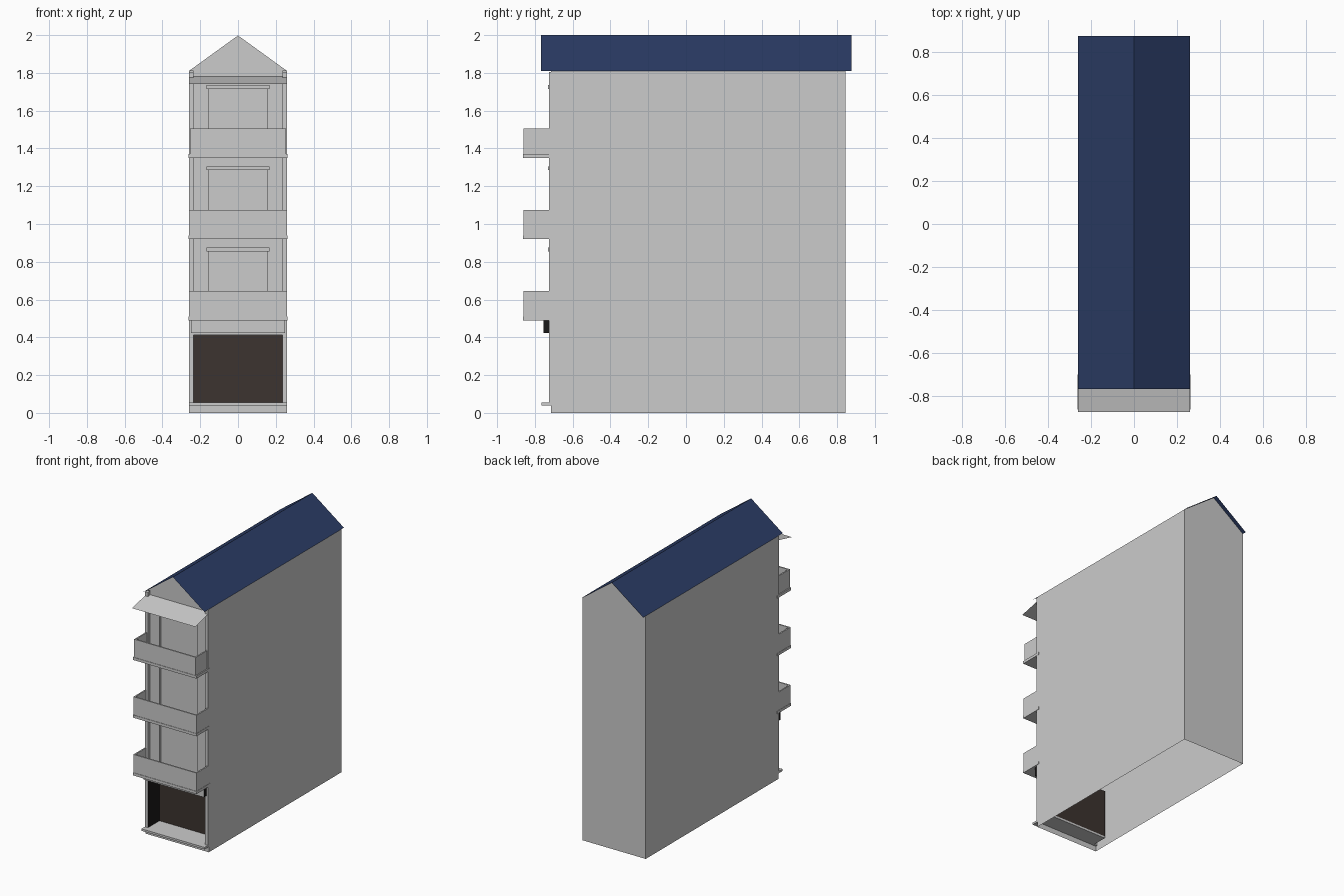
import bpy, bmesh

if "Cube" in bpy.data.objects:
    bpy.data.objects.remove(bpy.data.objects["Cube"])


def material(name, rgb):
    m = bpy.data.materials.new(name)
    m.diffuse_color = (*rgb, 1)
    m.use_nodes = True
    m.node_tree.nodes["Principled BSDF"].inputs["Base Color"].default_value = m.diffuse_color
    return m


NAVY = material("navy_slate", (0.024, 0.045, 0.13))
BROWN = material("dark_brown", (0.045, 0.033, 0.029))
BLACK = material("near_black", (0.01, 0.009, 0.009))


def finish(name, bm, mat=None):
    mesh = bpy.data.meshes.new(name)
    bm.to_mesh(mesh)
    bm.free()
    ob = bpy.data.objects.new(name, mesh)
    bpy.context.collection.objects.link(ob)
    if mat:
        mesh.materials.append(mat)
    return ob


def sheet(name, points, mat=None):
    """One flat face through the given points."""
    bm = bmesh.new()
    bm.faces.new([bm.verts.new(p) for p in points])
    return finish(name, bm, mat)


def box(name, x, y, z, mat=None):
    bm = bmesh.new()
    bmesh.ops.create_cube(bm, size=1)
    for v in bm.verts:
        v.co = [r[0] if c < 0 else r[1] for c, r in zip(v.co, (x, y, z))]
    return finish(name, bm, mat)


W, IN, WIN = 0.26, 0.235, 0.157          # half widths: house, bay, window
FRONT, BAY, PANE, BACK = -0.725, -0.70, -0.68, 0.845
EAVE, RIDGE = 1.81, 2.0
SHOP_TOP, SHOP_BACK = 0.41, -0.59
FLOORS = (0.49, 0.92, 1.35)              # balcony undersides
HEADS = (0.855, 1.285, 1.715)            # window lintel undersides

# Shell, open underneath: back wall with gable, front gable
sheet("back_wall", [(W, BACK, 0), (-W, BACK, 0), (-W, BACK, EAVE),
                    (0, BACK, RIDGE - 0.002), (W, BACK, EAVE)])
sheet("front_gable", [(-W, BAY, EAVE), (W, BAY, EAVE), (0, BAY, RIDGE - 0.002)])
sheet("plinth", [(-W, -0.715, 0), (W, -0.715, 0), (W, -0.715, 0.04), (-W, -0.715, 0.04)])

# Mirrored parts: side walls, corner pilasters, window jambs, roof slopes
for s, side in ((-1, "left"), (1, "right")):
    sheet(side + "_wall", [(s * W, -0.715, 0), (s * W, BACK, 0),
                           (s * W, BACK, EAVE), (s * W, -0.715, EAVE)][::s])
    box(side + "_pilaster", sorted((s * IN, s * W)), (FRONT, BAY), (0.04, EAVE - 0.004))
    box(side + "_window_jamb", sorted((s * WIN, s * IN)), (BAY, PANE), (SHOP_TOP, EAVE))
    sheet(side + "_roof_slope", [(s * W, -0.767, EAVE), (s * W, 0.875, EAVE),
                                 (0, 0.875, RIDGE), (0, -0.767, RIDGE)][::s], NAVY)
    sheet(side + "_shop_side", [(s * (IN - 0.001), FRONT, 0.055), (s * (IN - 0.001), SHOP_BACK, 0.055),
                                (s * (IN - 0.001), SHOP_BACK, SHOP_TOP),
                                (s * (IN - 0.001), FRONT, SHOP_TOP)][::-s], BLACK)

# Recessed window wall with solid bands between the windows
sheet("window_panes", [(-WIN, PANE, SHOP_TOP), (WIN, PANE, SHOP_TOP),
                       (WIN, PANE, EAVE), (-WIN, PANE, EAVE)])
tops = FLOORS[1:] + (EAVE,)
for head, top in zip(HEADS, tops):
    box("wall_band", (-WIN, WIN), (BAY, PANE), (head, top))
    box("window_lintel", (-0.166, 0.166), (-0.73, BAY), (head, head + 0.02))

# Balconies: floor slab plus thin parapet on three sides
for i, z in enumerate(FLOORS):
    w = W - 0.006 if i == 2 else W
    top = z + 0.155
    box("balcony_slab", (-0.262, 0.262), (-0.863, BAY), (z, z + 0.02))
    box("balcony_front", (-w, w), (-0.86, -0.85), (z + 0.02, top))
    for s in (-1, 1):
        box("balcony_side", sorted((s * w, s * (w - 0.01))), (-0.85, FRONT), (z + 0.02, top))

# Shop front: dark recess, step, header and sign board
sheet("shop_back", [(-IN, SHOP_BACK, 0.055), (IN, SHOP_BACK, 0.055),
                    (IN, SHOP_BACK, SHOP_TOP), (-IN, SHOP_BACK, SHOP_TOP)], BROWN)
sheet("shop_ceiling", [(-IN, FRONT, SHOP_TOP), (-IN, SHOP_BACK, SHOP_TOP),
                       (IN, SHOP_BACK, SHOP_TOP), (IN, FRONT, SHOP_TOP)], BLACK)
box("shop_floor", (-IN, IN), (FRONT, SHOP_BACK), (0.04, 0.055))
box("front_step", (-W, W), (-0.765, FRONT), (0.04, 0.055))
box("shop_header", (-IN, IN), (FRONT, BAY), (SHOP_TOP + 0.002, 0.49))
box("sign_board", (-0.248, 0.248), (-0.755, FRONT), (0.422, 0.49), BLACK)
sheet("sign_face", [(-0.248, -0.757, 0.422), (0.248, -0.757, 0.422),
                    (0.248, -0.757, 0.49), (-0.248, -0.757, 0.49)])

# Thin sloping awning over the top floor
sheet("awning", [(-W, -0.875, 1.74), (W, -0.875, 1.74), (W, FRONT, 1.775), (-W, FRONT, 1.775)])
sheet("awning_inner", [(-IN, FRONT, 1.775), (IN, FRONT, 1.775), (IN, BAY, 1.781), (-IN, BAY, 1.781)])
